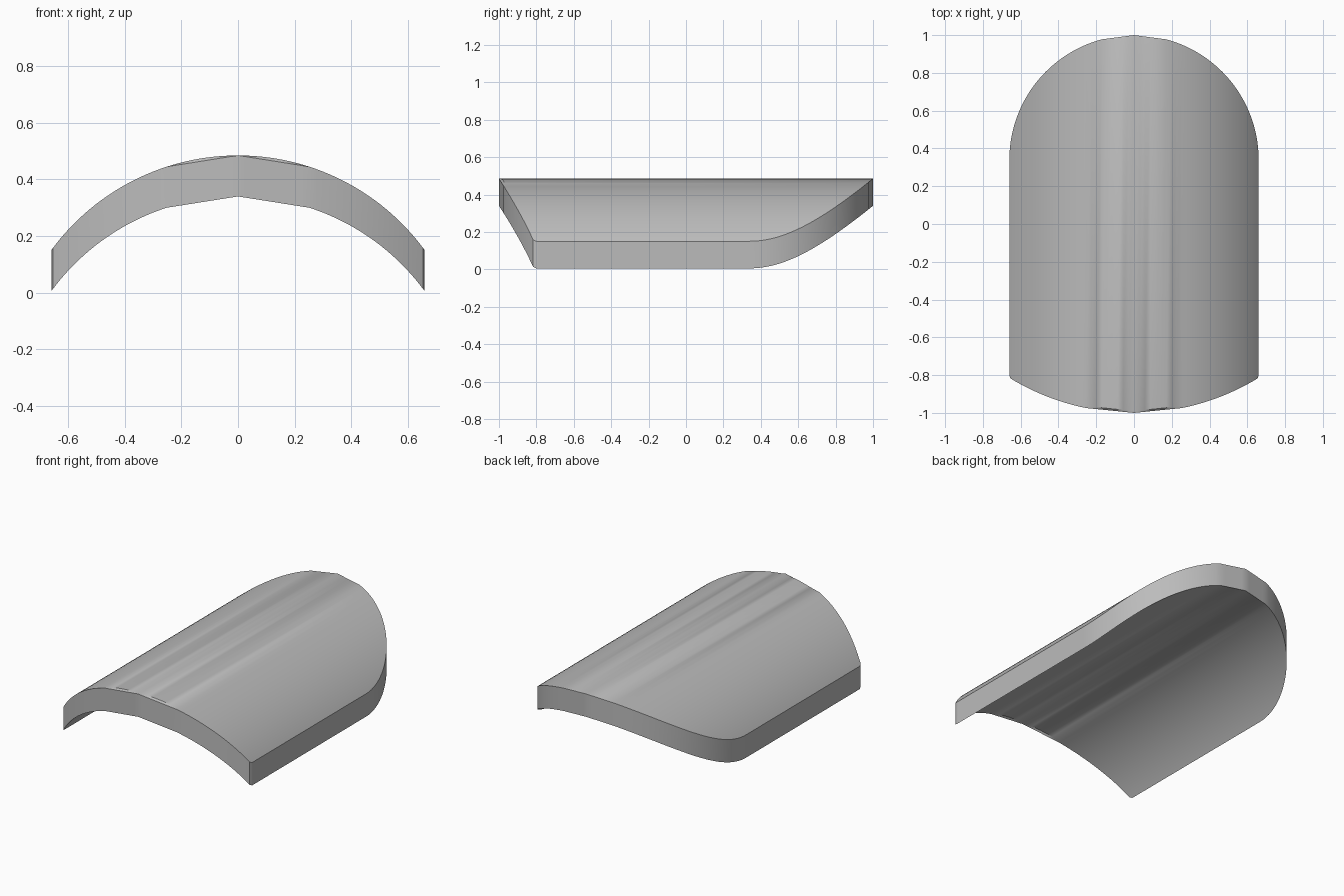
import bpy
import bmesh
from math import sin, sqrt, radians

cube = bpy.data.objects.get("Cube")
if cube:
    bpy.data.objects.remove(cube, do_unlink=True)

HALF = 0.66       # half width
THICK = 0.145     # vertical thickness
CROWN = 0.485     # height of the ridge
BEND = 0.818      # radius of the cross-section
STEPS = 36        # columns on each side of the ridge
INSET = 0.01      # width of the rim strip
flat_back = HALF * sin(radians(15))
flat_front = HALF * sin(radians(22.5))
corner = HALF * sin(radians(82.5))


def arch(x):
    return CROWN - BEND + sqrt(BEND ** 2 - x * x)


def back_y(x):
    return 0.34 + sqrt(max(HALF ** 2 - x * x, 0))


def front_y(x):
    if x > corner:
        return -0.818 + 0.018 * (x - corner) / (HALF - corner)
    return 0.264 - sqrt(1.264 ** 2 - x * x)


def faceted(func, x, limit):
    """Follow func, but run straight from the ridge to the limit."""
    if x >= limit:
        return func(x)
    return func(0) + (func(limit) - func(0)) * x / limit


def column(x):
    """Front rim, inner front, inner back and back rim points of one column."""
    a = abs(x)
    yf = faceted(front_y, a, flat_front)
    yb = faceted(back_y, a, flat_back)
    z = arch(a)
    return [(x, yf, faceted(arch, a, flat_front)), (x, yf + INSET, z),
            (x, yb - INSET, z), (x, yb, faceted(arch, a, flat_back))]


# Curved shell: matching top and bottom sheets joined by a vertical rim
bm = bmesh.new()
top, bottom = [], []
for i in range(-STEPS, STEPS + 1):
    pts = column(HALF * sin(radians(90 * i / STEPS)))
    top.append([bm.verts.new(p) for p in pts])
    bottom.append([bm.verts.new((x, y, z - THICK)) for x, y, z in pts])

for i in range(2 * STEPS):
    for j in range(3):
        for sheet in (top, bottom):
            bm.faces.new((sheet[i][j], sheet[i + 1][j],
                          sheet[i + 1][j + 1], sheet[i][j + 1]))
    for j in (0, 3):
        bm.faces.new((top[i][j], top[i + 1][j], bottom[i + 1][j], bottom[i][j]))
for i in (0, 2 * STEPS):
    for j in range(3):
        bm.faces.new((top[i][j], top[i][j + 1], bottom[i][j + 1], bottom[i][j]))
bmesh.ops.recalc_face_normals(bm, faces=bm.faces)

mesh = bpy.data.meshes.new("curved_tile")
bm.to_mesh(mesh)
bm.free()
tile = bpy.data.objects.new("curved_tile", mesh)
bpy.context.collection.objects.link(tile)

# Plain grey material
grey = bpy.data.materials.new("plain_grey")
grey.use_nodes = True
colour = (0.5, 0.5, 0.5, 1)
grey.diffuse_color = colour
grey.node_tree.nodes["Principled BSDF"].inputs["Base Color"].default_value = colour
mesh.materials.append(grey)

# Smooth surface with crisp rim edges
bpy.ops.object.select_all(action="DESELECT")
tile.select_set(True)
bpy.context.view_layer.objects.active = tile
bpy.ops.object.shade_smooth_by_angle(angle=radians(30))
